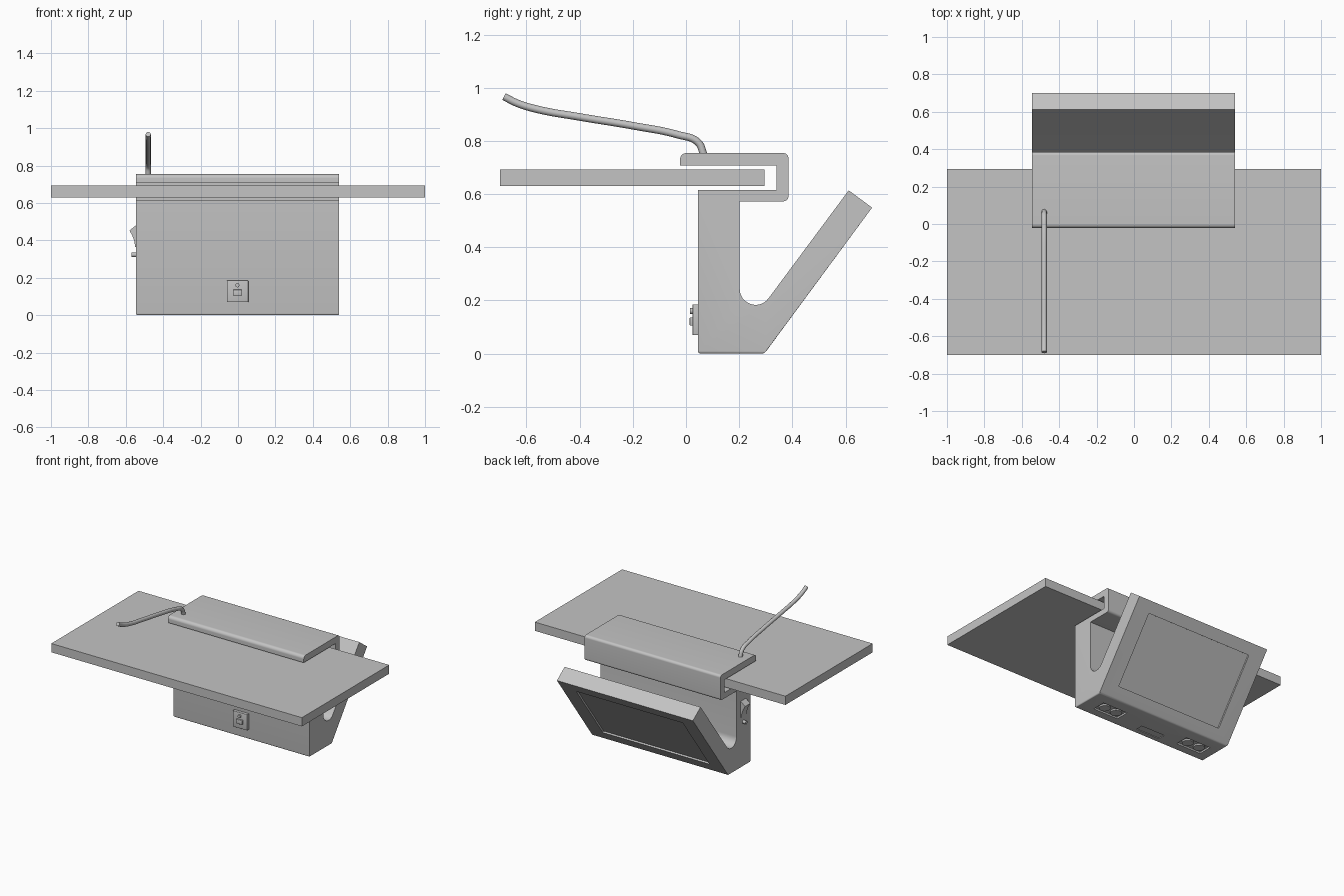
import bpy, bmesh, math
from mathutils import Vector

if "Cube" in bpy.data.objects:
    bpy.data.objects.remove(bpy.data.objects["Cube"])

GREY = (0.55, 0.55, 0.55, 1)
mat = bpy.data.materials.new("plain grey")
mat.use_nodes = True
mat.diffuse_color = GREY
mat.node_tree.nodes["Principled BSDF"].inputs["Base Color"].default_value = GREY


def finish(bm, name):
    """Turn a bmesh into a named, shaded object."""
    bmesh.ops.recalc_face_normals(bm, faces=bm.faces)
    mesh = bpy.data.meshes.new(name)
    bm.to_mesh(mesh)
    bm.free()
    obj = bpy.data.objects.new(name, mesh)
    bpy.context.collection.objects.link(obj)
    mesh.materials.append(mat)
    smooth(obj)
    return obj


def activate(obj):
    bpy.ops.object.select_all(action="DESELECT")
    obj.select_set(True)
    bpy.context.view_layer.objects.active = obj


def smooth(obj):
    activate(obj)
    bpy.ops.object.shade_smooth_by_angle(angle=math.radians(35))


def box(name, low, high, bevel=0.0):
    """Box between two corners, optionally with rounded edges."""
    low, high = Vector(low), Vector(high)
    bm = bmesh.new()
    bmesh.ops.create_cube(bm, size=1)
    bmesh.ops.scale(bm, vec=high - low, verts=bm.verts)
    bmesh.ops.translate(bm, vec=(low + high) / 2, verts=bm.verts)
    if bevel:
        bmesh.ops.bevel(bm, geom=bm.edges[:], offset=bevel, segments=3,
                        profile=0.5, affect="EDGES")
    return finish(bm, name)


def disc(name, center, radius, depth, axis):
    """Short cylinder along an axis."""
    bm = bmesh.new()
    bmesh.ops.create_cone(bm, cap_ends=True, segments=24, radius1=radius,
                          radius2=radius, depth=depth)
    turn = Vector((0, 0, 1)).rotation_difference(Vector(axis)).to_matrix()
    bmesh.ops.rotate(bm, matrix=turn, verts=bm.verts)
    bmesh.ops.translate(bm, vec=center, verts=bm.verts)
    return finish(bm, name)


def fillet(corners):
    """Round the corners (y, z, radius) of a closed profile."""
    points = []
    for i, (y, z, r) in enumerate(corners):
        p = Vector((y, z))
        if not r:
            points.append(p)
            continue
        a = (Vector(corners[i - 1][:2]) - p).normalized()
        b = (Vector(corners[(i + 1) % len(corners)][:2]) - p).normalized()
        half = a.angle(b) / 2
        center = p + (a + b).normalized() * r / math.sin(half)
        start = p + a * r / math.tan(half) - center
        end = p + b * r / math.tan(half) - center
        sweep = start.angle_signed(end)
        for k in range(13):
            t = -sweep * k / 12
            points.append(center + Vector((start.x * math.cos(t) - start.y * math.sin(t),
                                           start.x * math.sin(t) + start.y * math.cos(t))))
    return points


def extrude_x(name, profile, x0, x1, rim=0.0):
    """Extrude a y-z profile along x; rim rounds the edges of the base."""
    bm = bmesh.new()
    face = bm.faces.new([bm.verts.new((x0, p[0], p[1])) for p in profile])
    ext = bmesh.ops.extrude_face_region(bm, geom=[face])
    moved = [v for v in ext["geom"] if isinstance(v, bmesh.types.BMVert)]
    bmesh.ops.translate(bm, vec=(x1 - x0, 0, 0), verts=moved)
    if rim:
        base = [e for e in bm.edges if all(v.co.z < 0.001 for v in e.verts)]
        bmesh.ops.bevel(bm, geom=base, offset=rim, segments=4, profile=0.5,
                        affect="EDGES")
    return finish(bm, name)


def carve(target, cutter):
    """Cut one solid out of another and drop the cutter."""
    mod = target.modifiers.new("recess", "BOOLEAN")
    mod.operation = "DIFFERENCE"
    mod.solver = "EXACT"
    mod.object = cutter
    activate(target)
    bpy.ops.object.modifier_apply(modifier=mod.name)
    bpy.data.objects.remove(cutter)


# Desk board
box("desk_board", (-1, -0.7, 0.63), (1, 0.295, 0.693))

# Hooked body with the tilted display arm, one continuous profile
body = extrude_x("hooked_body", fillet([
    (0.045, 0, 0), (0.045, 0.615, 0), (0.34, 0.615, 0), (0.34, 0.707, 0),
    (-0.022, 0.707, 0), (-0.022, 0.754, 0.022), (0.385, 0.754, 0.018),
    (0.385, 0.573, 0.018), (0.202, 0.573, 0), (0.202, 0.062, 0.06),
    (0.612, 0.614, 0), (0.7, 0.549, 0), (0.295, 0, 0)]), -0.545, 0.54, rim=0.01)

# Display recess on the sloping rear face
foot, tip = Vector((0, 0.295, 0)), Vector((0, 0.7, 0.549))
slope = tip - foot
cutter = box("display_cutter", (-0.43, -0.012, -0.257), (0.42, 0.03, 0.257))
cutter.location = foot + slope * 0.505
cutter.rotation_euler.x = -math.atan2(slope.y, slope.z)
bpy.context.view_layer.update()
carve(body, cutter)

# Underside: two socket recesses, each with a pair of round ports, and a hatch
for side, x in (("left", 0.335), ("right", -0.37)):
    carve(body, box("socket_cutter", (x - 0.1, 0.11, -0.02), (x + 0.1, 0.21, 0.012)))
    for n, dx in enumerate((-0.048, 0.048)):
        disc(f"{side}_port_{n + 1}", (x + dx, 0.16, 0.008), 0.038, 0.014, (0, 0, 1))
carve(body, box("hatch_cutter", (-0.14, 0.085, -0.02), (0.05, 0.14, 0.005)))
smooth(body)

# Front control plate with a round and a square button
box("control_plate", (-0.06, 0.025, 0.07), (0.055, 0.05, 0.185), 0.002)
disc("round_button", (-0.003, 0.021, 0.16), 0.011, 0.013, (0, 1, 0))
box("square_button", (-0.028, 0.014, 0.105), (0.022, 0.03, 0.136), 0.003)

# Rocker switch and indicator on the right end
rocker = [(-0.54, 0.485), (-0.58, 0.453), (-0.565, 0.425), (-0.554, 0.395),
          (-0.55, 0.365), (-0.54, 0.36)]
switch = extrude_x("rocker_switch", rocker, -0.155, -0.095)
switch.rotation_euler.z = math.pi / 2
switch.scale.y = -1
# Turn the extruded outline so that it lies across the end of the body
for v in switch.data.vertices:
    v.co = Vector((v.co.y, -v.co.x, v.co.z))
switch.rotation_euler.z = 0
switch.scale.y = 1
disc("indicator", (-0.555, 0.125, 0.323), 0.012, 0.03, (1, 0, 0))

# Power cable rising from the top and trailing forward
curve = bpy.data.curves.new("power_cable", "CURVE")
curve.dimensions = "3D"
curve.bevel_depth = 0.014
curve.bevel_resolution = 4
curve.use_fill_caps = True
path = [(0.068, 0.745), (0.045, 0.795), (-0.03, 0.823), (-0.2, 0.857),
        (-0.4, 0.89), (-0.56, 0.919), (-0.635, 0.942), (-0.685, 0.967)]
spline = curve.splines.new("BEZIER")
spline.bezier_points.add(len(path) - 1)
for point, (y, z) in zip(spline.bezier_points, path):
    point.co = (-0.48, y, z)
    point.handle_left_type = point.handle_right_type = "AUTO"
cable = bpy.data.objects.new("power_cable", curve)
bpy.context.collection.objects.link(cable)
curve.materials.append(mat)
activate(cable)
bpy.ops.object.convert(target="MESH")
smooth(bpy.context.object)
